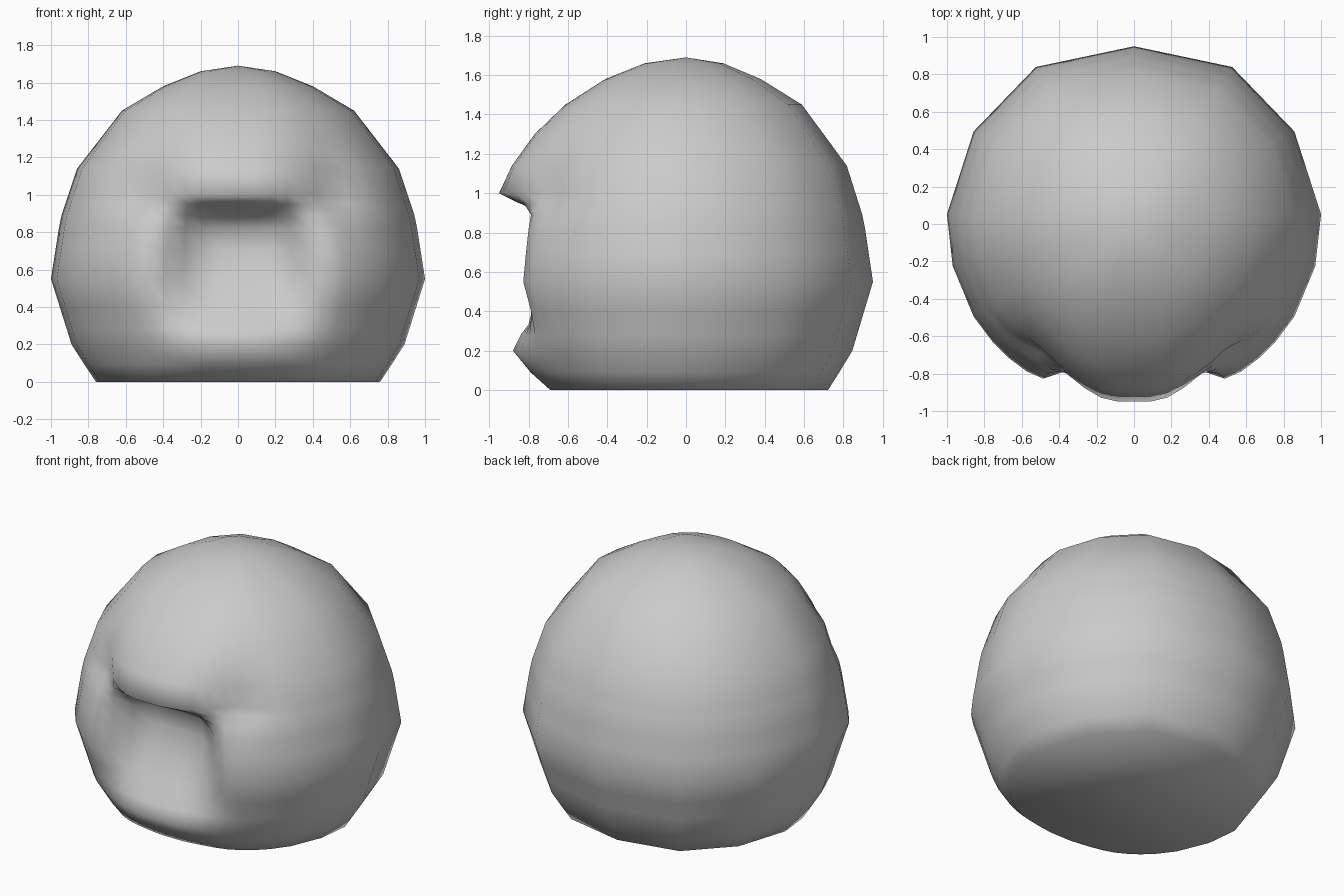
import bpy, bmesh, math

if "Cube" in bpy.data.objects:
    bpy.data.objects.remove(bpy.data.objects["Cube"])


def lerp(table, v):
    if v <= table[0][0]:
        return table[0][1]
    for (a, fa), (b, fb) in zip(table, table[1:]):
        if v <= b:
            return fa + (fb - fa) * (v - a) / (b - a)
    return table[-1][1]


# Outline seen from above: angle from the back -> radius
PLAN = [(0, .95), (32, .99), (60, .99), (87, 1.0014), (103, .995), (120, .99),
        (137, .98), (150, .97), (165, .94), (180, .93)]
# Height -> horizontal scale, away from the face
SIDE = [(0, .76), (.09, .82), (.2, .89), (.55, 1), (.87, .95), (1.14, .86),
        (1.45, .62), (1.58, .4), (1.66, .2)]
# Height -> front y on the centre line: chin, scoop, brow, crown
FRONT = [(0, .69), (.09, .79), (.2, .88), (.28, .84), (.4, .75), (.55, .67),
         (.7, .625), (.82, .63), (.89, .70), (.95, .85), (1.0, .95), (1.15, .88),
         (1.34, .74), (1.54, .51), (1.66, .21)]
# Height -> half width of the scooped opening
WIDTH = [(0, .6), (.3, .54), (.6, .54), (.8, .48), (1.0, .45), (1.2, .6)]

half = [0, 32, 60, 87, 103, 120, 130, 137, 144, 150, 156, 162, 168, 174, 180]
angles = half + [360 - a for a in reversed(half[1:-1])]
heights = [0, .09, .2, .28, .4, .55, .7, .82, .89, .95, 1.0, 1.14, 1.3, 1.45, 1.58, 1.66]


def body_point(angle, z):
    fold = min(angle, 360 - angle)
    a = math.radians(angle)
    r = lerp(PLAN, fold) * lerp(SIDE, z)
    x = math.sin(a) * r
    y = math.cos(a) * r
    if fold > 120:
        # blend the round body into the face profile
        u = min(1, abs(x) / lerp(WIDTH, z))
        t = max(0, (u - .25) / .75)
        w = 1 - t * t * (3 - 2 * t)
        centre = lerp(PLAN, 180) * lerp(SIDE, z)
        y += w * (centre - lerp(FRONT, z))
        # shallow dents beside the brow
        d = .06 * math.exp(-((abs(x) - .53) / .12) ** 2 - ((z - 1.0) / .12) ** 2)
        x -= d * math.sin(a)
        y -= d * math.cos(a)
    return x, y, z


# Rounded body, lofted ring by ring
bm = bmesh.new()
rings = [[bm.verts.new(body_point(a, z)) for a in angles] for z in heights]
top = bm.verts.new((0, 0, 1.69))
n = len(angles)
for lo, hi in zip(rings, rings[1:]):
    for i in range(n):
        j = (i + 1) % n
        bm.faces.new((lo[i], lo[j], hi[j], hi[i]))
for i in range(n):
    bm.faces.new((rings[-1][i], rings[-1][(i + 1) % n], top))
bm.faces.new(rings[0])
bmesh.ops.recalc_face_normals(bm, faces=bm.faces)
for f in bm.faces:
    f.smooth = True
mesh = bpy.data.meshes.new("hollowed_dome")
bm.to_mesh(mesh)
bm.free()
dome = bpy.data.objects.new("hollowed_dome", mesh)
bpy.context.collection.objects.link(dome)
